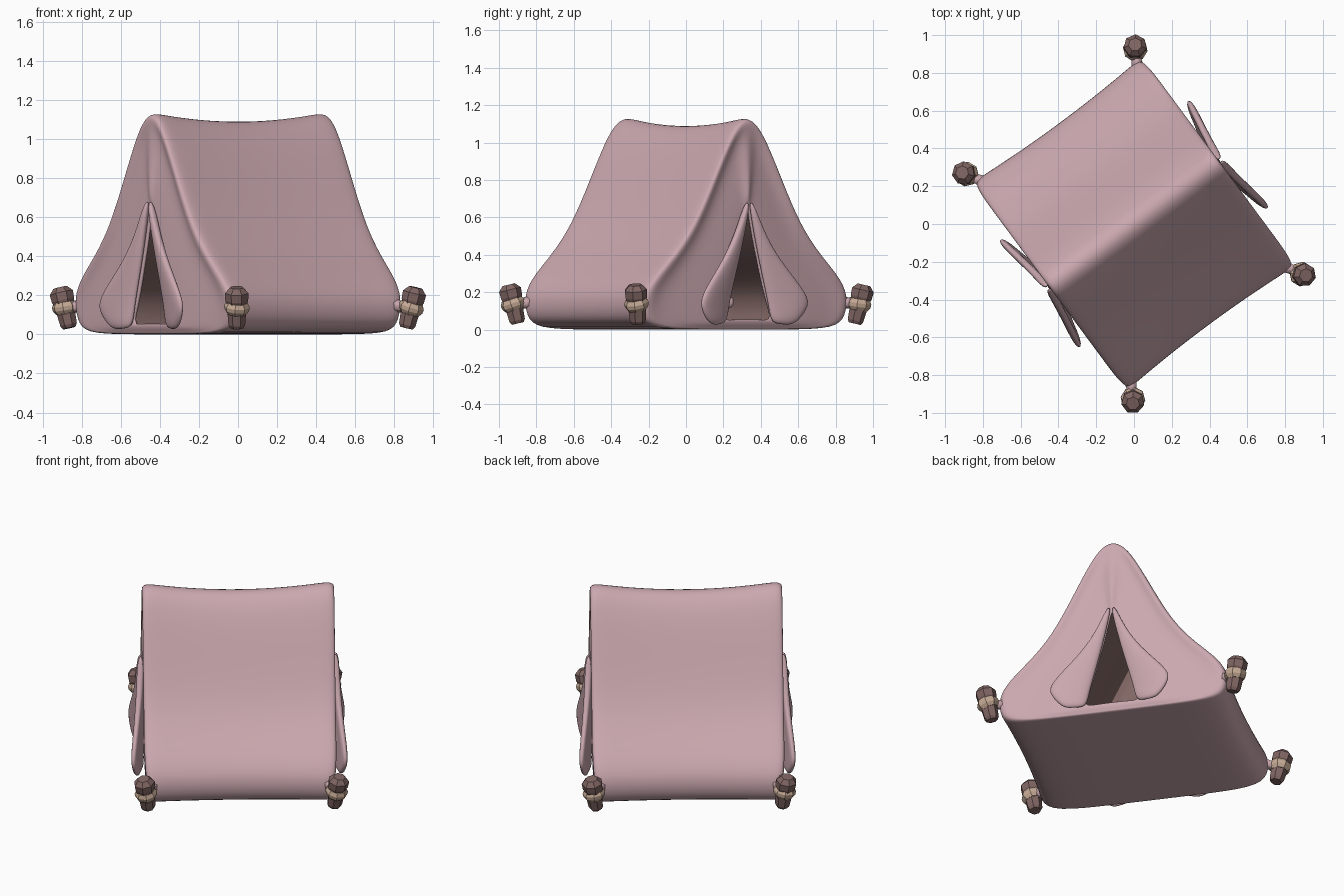
import bpy, bmesh, math
from mathutils import Matrix, Vector

cube = bpy.data.objects.get("Cube")
if cube:
    bpy.data.objects.remove(cube, do_unlink=True)

TURN = Matrix.Rotation(math.radians(36.5), 4, 'Z')  # the tent stands turned in plan


def material(name, rgb):
    m = bpy.data.materials.new(name)
    m.use_nodes = True
    m.diffuse_color = (*rgb, 1)
    bsdf = m.node_tree.nodes["Principled BSDF"]
    bsdf.inputs["Base Color"].default_value = (*rgb, 1)
    bsdf.inputs["Roughness"].default_value = 0.9
    return m


CANVAS = material("pink canvas", (0.59, 0.39, 0.425))
WOOD = material("brown wood", (0.215, 0.132, 0.125))
ROPE = material("beige rope", (0.56, 0.4, 0.3))


def make(name, bm, mats, smooth=True):
    bmesh.ops.recalc_face_normals(bm, faces=bm.faces)
    bm.transform(TURN)
    if smooth:
        for f in bm.faces:
            f.smooth = True
    mesh = bpy.data.meshes.new(name)
    bm.to_mesh(mesh)
    bm.free()
    for m in mats:
        mesh.materials.append(m)
    ob = bpy.data.objects.new(name, mesh)
    bpy.context.collection.objects.link(ob)
    return ob


def bridge(bm, rings, caps=False):
    loops = [[bm.verts.new(p) for p in ring] for ring in rings]
    n = len(loops[0])
    for a, b in zip(loops, loops[1:]):
        for i in range(n):
            j = (i + 1) % n
            bm.faces.new((a[i], a[j], b[j], b[i]))
    if caps:
        bm.faces.new(loops[0])
        bm.faces.new(loops[-1])


def subdivide(ob, levels):
    mod = ob.modifiers.new("soften", 'SUBSURF')
    mod.levels = mod.render_levels = levels


def thicken(ob, amount, offset, lining=0):
    mod = ob.modifiers.new("thickness", 'SOLIDIFY')
    mod.thickness = amount
    mod.offset = offset
    mod.material_offset = lining


# half outlines (y, z) of the tent section and of the door, apex to floor centre
SECTION = [(0, 1.145), (.075, 1.105), (.155, .975), (.25, .78), (.365, .56), (.49, .41),
           (.62, .29), (.69, .19), (.685, .07), (.62, .005), (.3, 0), (0, 0)]
DOOR = [(0, .67), (.012, .62), (.03, .54), (.05, .45), (.075, .36), (.1, .26),
        (.125, .18), (.145, .12), (.165, .07), (.14, .05), (.07, .055), (0, .055)]
# gable from the door edge to the rolled rim: (blend, x, extra x above the floor)
GABLE = [(1, .545, 0), (.9, .55, 0), (.55, .547, 0), (.22, .537, 0),
         (.1, .535, .025), (.03, .525, .035), (0, .5, .03)]


def full(half):
    return half + [(-y, z) for y, z in reversed(half[1:-1])]


def end_ring(side, blend, x, bulge):
    ring = []
    for i, ((y, z), (dy, dz)) in enumerate(zip(full(SECTION), full(DOOR))):
        py, pz = y + (dy - y) * blend, z + (dz - z) * blend
        px = x + bulge * min(1, pz / .25)
        if i == 0 and .1 < blend < 1:  # upright fold above the door
            px += .025
        ring.append((side * px, py, pz))
    return ring


def body_ring(s):
    slack = 1 - s * s
    ring = []
    for y, z in full(SECTION):
        pull = 1 - .032 * slack * min(1, abs(y) * 2)
        ring.append((s * .53, y * pull, z * (1 - .036 * slack * z)))
    return ring


# tent shell: gable, sagging roof, then the mirrored gable
rings = [end_ring(-1, *g) for g in GABLE]
rings += [body_ring(s) for s in (-.82, -.45, 0, .45, .82)]
rings += [end_ring(1, *g) for g in reversed(GABLE)]
bm = bmesh.new()
bridge(bm, rings)
tent = make("tent_canvas", bm, [CANVAS, WOOD])
subdivide(tent, 2)
thicken(tent, .014, -1, 1)

# door flaps folded outward: rows of (inner y, inner z, outer y, outer z)
FLAP = [(.0, .69, .025, .68), (.04, .49, .1, .5), (.075, .34, .215, .34),
        (.11, .2, .365, .18), (.13, .12, .36, .11), (.15, .03, .28, .02)]


def door_flap(name, end, side):
    bm = bmesh.new()
    rows = []
    for y0, z0, y1, z1 in FLAP:
        row = []
        for t in (0, .5, 1):
            y, z = y0 + (y1 - y0) * t, z0 + (z1 - z0) * t
            x = .56 + .25 * (y - y0) + .008 * math.sin(math.pi * t)
            row.append(bm.verts.new((end * x, side * y, z)))
        rows.append(row)
    for a, b in zip(rows, rows[1:]):
        for i in range(2):
            bm.faces.new((a[i], a[i + 1], b[i + 1], b[i]))
    ob = make(name, bm, [CANVAS])
    thicken(ob, .04, 0)
    subdivide(ob, 2)


def lathe(bm, profile, frame, sides=7):
    rings = []
    for r, h in profile:
        angles = [2 * math.pi * i / sides for i in range(sides)]
        rings.append([frame @ Vector((r * math.cos(a), r * math.sin(a), h)) for a in angles])
    bridge(bm, rings, caps=True)


# leaning corner pegs, each with a rope wrap and a short tie to the canvas
PEG = [(.034, -.105), (.044, -.088), (.05, -.01), (.052, .02), (.06, .04), (.062, .08), (.036, .108)]
WRAP = [(.05, -.03), (.064, -.01), (.066, .01), (.054, .032)]


def corner_peg(name, x, y):
    centre = Vector((x, y, .135))
    out = Vector((x, y, 0)).normalized()
    axis = (out * .24 + Vector((0, 0, 1))).normalized()
    lean = Vector((0, 0, 1)).rotation_difference(axis).to_matrix().to_4x4()
    frame = Matrix.Translation(centre) @ lean
    bm = bmesh.new()
    lathe(bm, PEG, frame)
    make(name, bm, [WOOD], smooth=False)

    bm = bmesh.new()
    lathe(bm, WRAP, frame @ Matrix.Rotation(.12, 4, 'X'), 8)
    make(name + "_rope_wrap", bm, [ROPE], smooth=False)

    start = Vector((x * .9, y * .86, .15))
    tie = Vector((0, 0, 1)).rotation_difference(centre - start).to_matrix().to_4x4()
    bm = bmesh.new()
    lathe(bm, [(.04, 0), (.02, (centre - start).length)], Matrix.Translation(start) @ tie, 6)
    make(name + "_tie", bm, [CANVAS])


for end, end_name in ((-1, "front"), (1, "back")):
    for side, side_name in ((-1, "a"), (1, "b")):
        door_flap(f"{end_name}_door_flap_{side_name}", end, side)
        corner_peg(f"{end_name}_peg_{side_name}", end * .555, side * .74)
